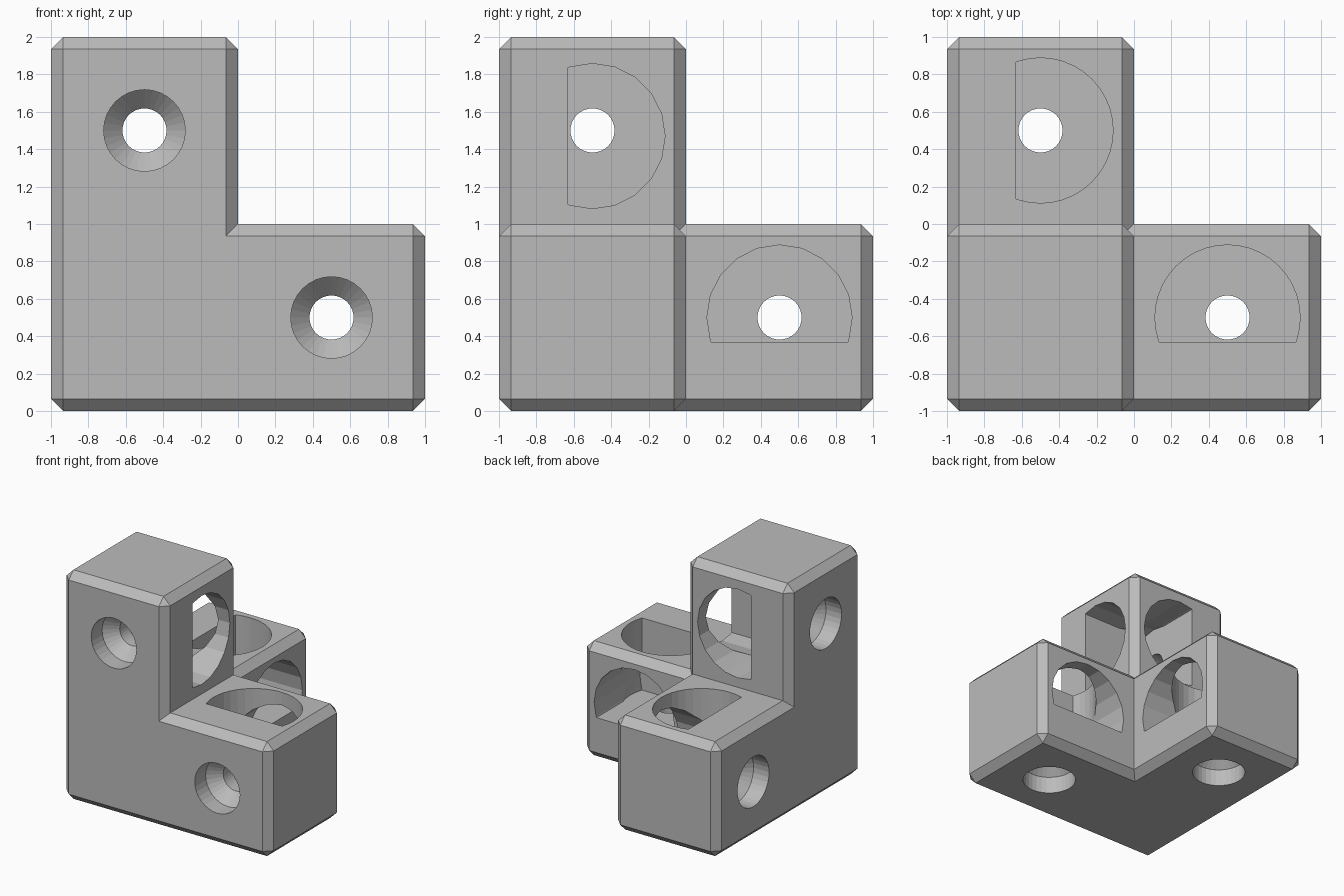
import bpy, bmesh, math
from mathutils import Vector

cube = bpy.data.objects.get("Cube")
if cube:
    bpy.data.objects.remove(cube, do_unlink=True)

CHAMFER = 0.065
POCKET_RADIUS = 0.388
POCKET_FLOOR = -0.13      # flat side of a pocket, from the arm centre

grey = bpy.data.materials.new("plain_grey")
grey.use_nodes = True
grey.diffuse_color = (0.5, 0.5, 0.5, 1)
grey.node_tree.nodes["Principled BSDF"].inputs["Base Color"].default_value = (0.5, 0.5, 0.5, 1)


def to_object(bm, name):
    bmesh.ops.recalc_face_normals(bm, faces=bm.faces)
    mesh = bpy.data.meshes.new(name)
    bm.to_mesh(mesh)
    bm.free()
    mesh.materials.append(grey)
    obj = bpy.data.objects.new(name, mesh)
    bpy.context.collection.objects.link(obj)
    return obj


def combine(target, other, operation):
    """Apply an exact boolean and discard the second object."""
    mod = target.modifiers.new("combine", 'BOOLEAN')
    mod.operation, mod.solver, mod.object = operation, 'EXACT', other
    bpy.context.view_layer.update()
    graph = bpy.context.evaluated_depsgraph_get()
    mesh = bpy.data.meshes.new_from_object(target.evaluated_get(graph))
    target.modifiers.clear()
    target.data = mesh
    bpy.data.objects.remove(other, do_unlink=True)


def chamfered_arm(axis):
    """Box two units long that runs from the shared corner along one axis."""
    low = Vector((-1, -1, 0))
    size = Vector((1, 1, 1))
    size[axis] = 2
    bm = bmesh.new()
    bmesh.ops.create_cube(bm, size=1)
    for v in bm.verts:
        v.co = low + Vector([(c + 0.5) * s for c, s in zip(v.co, size)])
    bmesh.ops.bevel(bm, geom=bm.edges[:], offset=CHAMFER, offset_type='OFFSET',
                    segments=1, profile=0.5, affect='EDGES')
    return to_object(bm, "arm")


def loft(rings, name):
    """Closed solid through a list of equal point rings."""
    bm = bmesh.new()
    loops = [[bm.verts.new(p) for p in ring] for ring in rings]
    for a, b in zip(loops, loops[1:]):
        for i in range(len(a)):
            j = (i + 1) % len(a)
            bm.faces.new((a[i], a[j], b[j], b[i]))
    bm.faces.new(loops[0])
    bm.faces.new(loops[-1])
    return to_object(bm, name)


def placed(centre, offsets):
    p = Vector(centre)
    for axis, value in offsets.items():
        p[axis] += value
    return p


def pocket(centre, arm, out, flat):
    """D-shaped nut pocket opening towards +out, flat side towards -flat."""
    sides = 40 if out == 2 else 20
    step = math.tau / sides
    limit = math.acos(POCKET_FLOOR / POCKET_RADIUS)
    count = int(limit / step)
    angles = [-limit] + [k * step for k in range(-count, count + 1)] + [limit]
    drop = -0.03 if arm == 2 else 0
    rings = [[placed(centre, {out: depth,
                              flat: POCKET_RADIUS * math.cos(t),
                              arm: POCKET_RADIUS * math.sin(t) + drop})
              for t in angles] for depth in (POCKET_FLOOR, 0.6)]
    return loft(rings, "pocket_cutter")


def screw_hole(centre, arm, out, flat):
    """Countersunk bore entering from -out."""
    profile = ((-0.6, 0.218), (-0.35, 0.218), (-0.25, 0.118), (0, 0.118))
    rings = [[placed(centre, {out: depth,
                              flat: r * math.cos(k * math.tau / 32),
                              arm: r * math.sin(k * math.tau / 32)})
              for k in range(32)] for depth, r in profile]
    return loft(rings, "screw_cutter")


# Three chamfered arms joined at one corner
bracket = chamfered_arm(0)
bracket.name = "corner_bracket"
for axis in (1, 2):
    combine(bracket, chamfered_arm(axis), 'UNION')

# Two pockets and two screw holes in each arm
for arm in range(3):
    centre = placed((-0.5, -0.5, 0.5), {arm: 1})
    a, b = [n for n in range(3) if n != arm]
    for make in (pocket, screw_hole):
        for out, flat in ((a, b), (b, a)):
            combine(bracket, make(centre, arm, out, flat), 'DIFFERENCE')

# Clean flat faces
bm = bmesh.new()
bm.from_mesh(bracket.data)
bmesh.ops.remove_doubles(bm, verts=bm.verts, dist=0.0001)
bm.to_mesh(bracket.data)
bm.free()
bracket.data.materials.clear()
bracket.data.materials.append(grey)
for p in bracket.data.polygons:
    p.use_smooth = False
    p.material_index = 0
